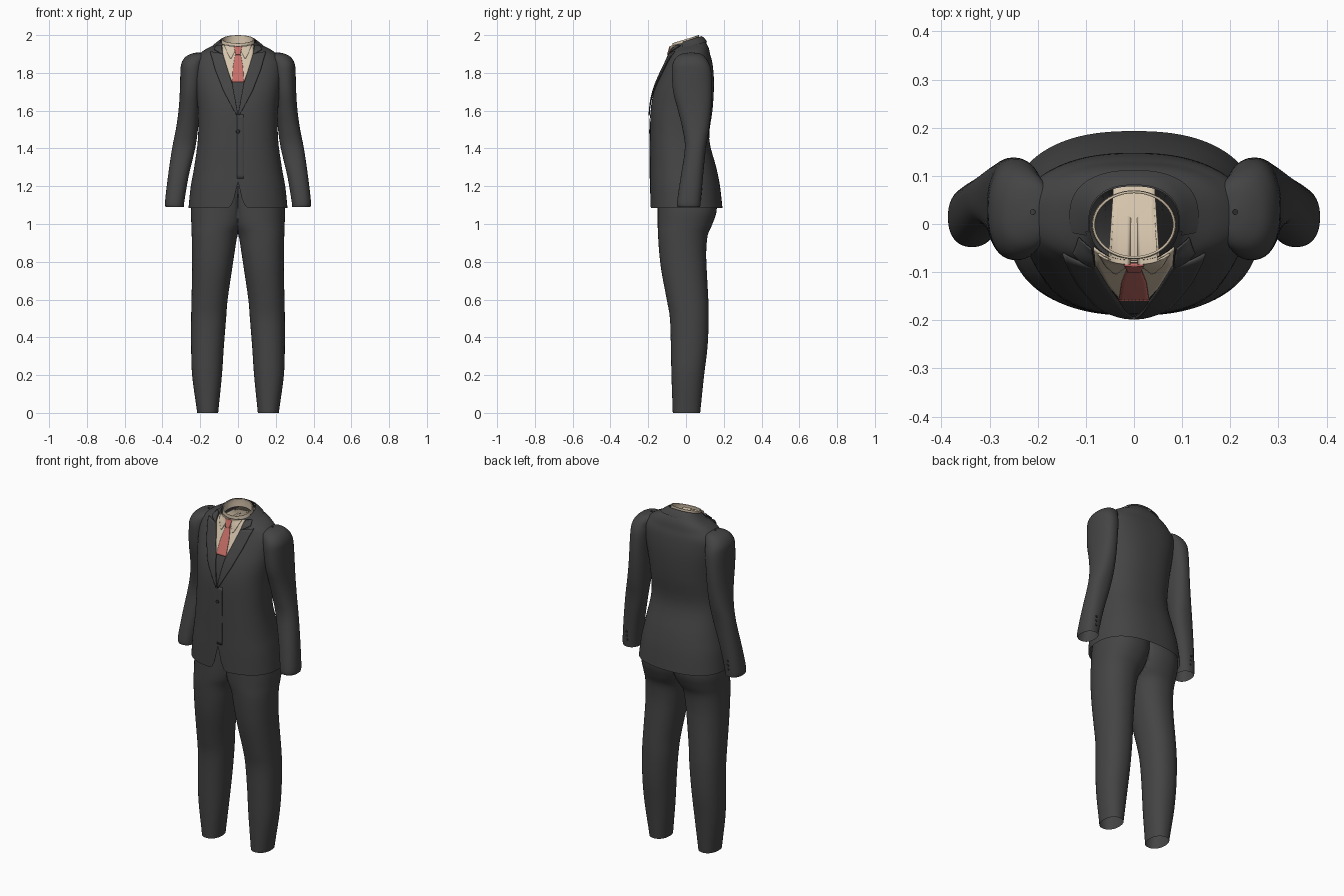
import bpy, bmesh, math
from mathutils import Vector
from mathutils.bvhtree import BVHTree

if "Cube" in bpy.data.objects:
    bpy.data.objects.remove(bpy.data.objects["Cube"])


def material(name, rgb):
    m = bpy.data.materials.new(name)
    m.diffuse_color = (*rgb, 1)
    m.use_nodes = True
    m.node_tree.nodes["Principled BSDF"].inputs["Base Color"].default_value = m.diffuse_color
    return m


SUIT = material("charcoal cloth", (0.058, 0.058, 0.059))
SHIRT = material("cream cotton", (0.66, 0.55, 0.41))
TIE = material("dusty red silk", (0.58, 0.16, 0.14))
BUTTON = material("dark button", (0.03, 0.03, 0.03))


def finish(name, bm, mat, mirror=False, thick=0):
    me = bpy.data.meshes.new(name)
    bm.to_mesh(me)
    bm.free()
    ob = bpy.data.objects.new(name, me)
    bpy.context.collection.objects.link(ob)
    me.materials.append(mat)
    if mirror:
        ob.modifiers.new("mirror", 'MIRROR').merge_threshold = 0.0005
    if thick:
        s = ob.modifiers.new("thickness", 'SOLIDIFY')
        s.thickness, s.offset = thick, -1
    bpy.ops.object.select_all(action='DESELECT')
    ob.select_set(True)
    bpy.context.view_layer.objects.active = ob
    bpy.ops.object.shade_smooth_by_angle(angle=math.radians(45))
    return ob


def spline(p, q, r, s, t):
    return tuple(0.5 * (2*b + (c-a)*t + (2*a-5*b+4*c-d)*t*t + (3*b-a-3*c+d)*t**3)
                 for a, b, c, d in zip(p, q, r, s))


def loft(rings, n=48, power=2.3, steps=4, tilt=0, tilt_from=9):
    """Open tube through rings (z, x0, x1, y0, y1), listed bottom to top."""
    rows = []
    for i in range(len(rings) - 1):
        p, q, r, s = (rings[max(i-1, 0)], rings[i], rings[i+1],
                      rings[min(i+2, len(rings)-1)])
        rows += [spline(p, q, r, s, k / steps) for k in range(steps)]
    rows.append(rings[-1])
    bm = bmesh.new()
    grid = []
    for z, x0, x1, y0, y1 in rows:
        row = []
        for k in range(n):
            a = 2 * math.pi * k / n
            c, s = math.cos(a), math.sin(a)
            x = (x0+x1)/2 + (x1-x0)/2 * math.copysign(abs(c)**(2/power), c)
            y = (y0+y1)/2 + (y1-y0)/2 * math.copysign(abs(s)**(2/power), s)
            lean = tilt * min(1, max(0, (z - tilt_from) / 0.06))
            row.append(bm.verts.new((x, y, z + lean * y)))
        grid.append(row)
    for a, b in zip(grid, grid[1:]):
        for k in range(n):
            j = (k + 1) % n
            bm.faces.new((a[k], a[j], b[j], b[k]))
    return bm


def sym(z, w, y0, y1):
    return (z, -w, w, y0, y1)


# Jacket body, open at neck and hem
bm = loft([sym(1.085, .262, -.188, .193), sym(1.2, .25, -.19, .18),
           sym(1.3, .232, -.19, .16), sym(1.45, .212, -.19, .123),
           sym(1.6, .212, -.187, .14), sym(1.7, .222, -.17, .147),
           sym(1.78, .232, -.14, .147), sym(1.85, .235, -.108, .14),
           sym(1.89, .215, -.09, .13), sym(1.92, .175, -.083, .12),
           sym(1.945, .115, -.078, .10), sym(1.966, .092, -.075, .078)],
          n=128, power=2.4, tilt=0.3, tilt_from=1.9)
# Rounded cutaway at the front hem
for v in bm.verts:
    if v.co.y < 0 and abs(v.co.x) < 0.06:
        v.co.z = max(v.co.z, 1.085 + 0.14 * (1 - abs(v.co.x) / 0.06) ** 2.5)
bmesh.ops.dissolve_degenerate(bm, dist=0.0002, edges=bm.edges)
body = BVHTree.FromBMesh(bm)
finish("jacket_body", bm, SUIT)

# Sleeves
finish("sleeves", loft([
    (1.09, .287, .383, -.045, .075), (1.12, .284, .386, -.047, .078),
    (1.25, .262, .371, -.028, .090), (1.4, .227, .349, -.006, .105),
    (1.5, .212, .329, -.018, .122), (1.6, .202, .315, -.042, .133),
    (1.7, .195, .308, -.068, .138), (1.8, .185, .305, -.075, .135),
    (1.85, .18, .30, -.07, .122), (1.885, .17, .278, -.05, .10),
    (1.902, .18, .245, -.02, .075), (1.908, .205, .215, .02, .03)]),
    SUIT, mirror=True)

# Trousers: one leg with half the hips, cut on the centre plane and mirrored
bm = loft([
    (0, .105, .216, -.07, .075), (.03, .102, .22, -.071, .078),
    (.2, .085, .243, -.077, .096), (.35, .075, .248, -.08, .114),
    (.5, .063, .248, -.085, .12), (.6, .055, .246, -.102, .118),
    (.75, .033, .243, -.13, .11), (.85, .018, .243, -.142, .107),
    (.94, .002, .245, -.148, .115), (1.0, -.03, .247, -.15, .14),
    (1.08, -.05, .248, -.15, .163), (1.2, -.05, .23, -.15, .15)], power=2.2)
for v in bm.verts:
    v.co.x = max(v.co.x, 0)
inner = [f for f in bm.faces if all(v.co.x < 1e-5 for v in f.verts)]
bmesh.ops.delete(bm, geom=inner, context='FACES')
finish("trousers", bm, SUIT, mirror=True)

# Shirt collar band
finish("shirt_collar", loft([sym(1.93, .088, -.072, .07),
                             sym(1.96, .088, -.073, .07),
                             sym(1.979, .086, -.072, .069)],
                            power=2, tilt=0.3, tilt_from=1.87),
       SHIRT, thick=0.005)

# Turned-down jacket collar round the back of the neck
bm = loft([sym(1.94, .134, -.08, .112), sym(1.955, .112, -.08, .099),
           sym(1.97, .094, -.076, .081)], n=64, power=2.4, tilt=0.3, tilt_from=1.9)
front = [f for f in bm.faces if f.calc_center_median().y < -0.02]
bmesh.ops.delete(bm, geom=front, context='FACES')
finish("jacket_collar", bm, SUIT)


def along(pts, t):
    f = t * (len(pts) - 1)
    i = min(int(f), len(pts) - 2)
    return Vector(pts[i]).lerp(Vector(pts[i + 1]), f - i)


def plate(name, left, right, mat, lift, mirror=False, thick=0.004, nu=8, nv=18):
    """Strip between two (x, z) edges, laid on the front of the jacket."""
    bm = bmesh.new()
    grid = []
    for j in range(nv + 1):
        a, b = along(left, j / nv), along(right, j / nv)
        row = []
        for i in range(nu + 1):
            p = a.lerp(b, i / nu)
            hit, nor, _, _ = body.ray_cast(Vector((p.x, -1, p.y)), Vector((0, 1, 0)))
            if hit is None:
                hit, nor, _, _ = body.find_nearest(Vector((p.x, -.08, p.y)))
            if nor.y > 0:
                nor = -nor
            row.append(bm.verts.new(hit + nor * lift))
        grid.append(row)
    for a, b in zip(grid, grid[1:]):
        for i in range(nu):
            bm.faces.new((a[i], b[i], b[i+1], a[i+1]))
    return finish(name, bm, mat, mirror, thick)


# Shirt front, collar wings and tie inside the lapels
plate("shirt_front", [(-.082, 1.945), (-.08, 1.9), (-.058, 1.82), (-.03, 1.75)],
      [(.082, 1.945), (.08, 1.9), (.058, 1.82), (.03, 1.75)], SHIRT, .004, nu=16)
plate("collar_wings", [(.006, 1.944), (.018, 1.91), (.036, 1.872)],
      [(.07, 1.946), (.058, 1.91), (.042, 1.876)], SHIRT, .009, mirror=True)
plate("tie_blade", [(-.013, 1.9), (-.026, 1.83), (-.031, 1.75)],
      [(.013, 1.9), (.026, 1.83), (.031, 1.75)], TIE, .008)
plate("tie_knot", [(-.02, 1.938), (-.013, 1.893)],
      [(.02, 1.938), (.013, 1.893)], TIE, .013, thick=.008)

# Lapels: collar part above the notch, long revers below
plate("lapel_collar", [(.084, 1.943), (.08, 1.895)], [(.112, 1.938), (.125, 1.918)],
      SUIT, .010, mirror=True)
plate("lapels", [(.08, 1.9), (.056, 1.82), (.03, 1.74), (.0, 1.58)],
      [(.145, 1.908), (.118, 1.81), (.075, 1.70), (.008, 1.575)],
      SUIT, .010, mirror=True, thick=.006)
# Overlapping front edge
plate("front_edge", [(-.004, 1.58), (-.004, 1.24)], [(.03, 1.58), (.03, 1.24)],
      SUIT, .003, nu=4, thick=.002)


def button(name, pos, radius, direction):
    bm = bmesh.new()
    bmesh.ops.create_cone(bm, cap_ends=True, segments=16, radius1=radius,
                          radius2=radius * .85, depth=.006)
    rot = Vector(direction).to_track_quat('Z', 'Y').to_matrix()
    bmesh.ops.rotate(bm, verts=bm.verts, matrix=rot)
    bmesh.ops.translate(bm, verts=bm.verts, vec=pos)
    return bm, name


# Front button and cuff buttons
bm, name = button("front_button", (0, -.193, 1.49), .011, (0, -1, 0))
finish(name, bm, BUTTON)
for k in range(3):
    bm, name = button("cuff_button_%d" % (k + 1),
                      (.332, .079 + .003 * k, 1.135 + .025 * k), .007, (0, 1, 0))
    finish(name, bm, BUTTON, mirror=True)
